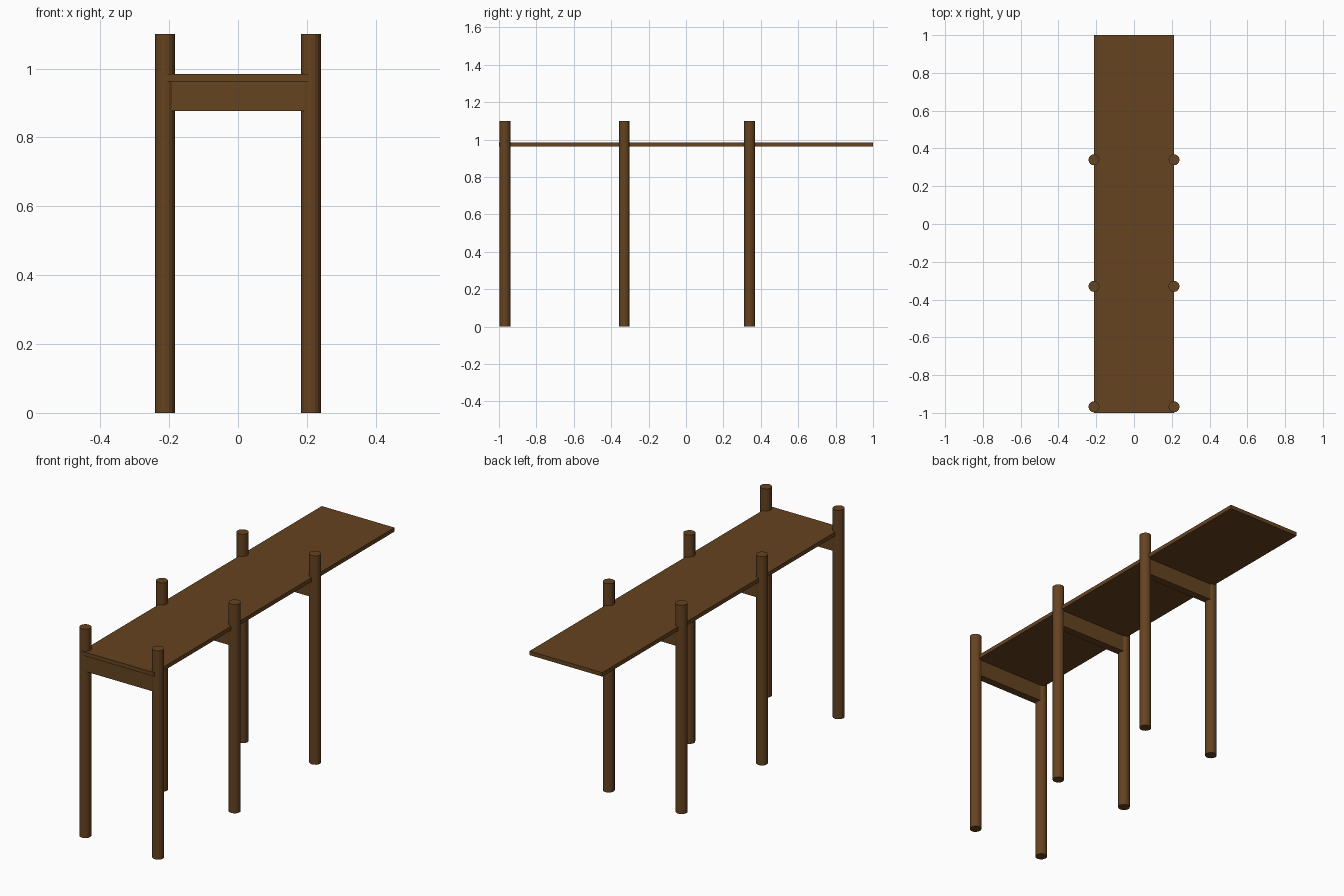
import bpy

if "Cube" in bpy.data.objects:
    bpy.data.objects.remove(bpy.data.objects["Cube"])

wood = bpy.data.materials.new("dark brown wood")
wood.diffuse_color = (0.130, 0.056, 0.0152, 1)
wood.use_nodes = True
wood.node_tree.nodes["Principled BSDF"].inputs["Base Color"].default_value = wood.diffuse_color

HALF_W = 0.212                     # half deck width, also post centre line
POST_Y = (-0.968, -0.33, 0.34)     # rows of posts
POST_R, POST_H = 0.029, 1.1
DECK_BOTTOM, DECK_TOP = 0.963, 0.984
BEAM_BOTTOM, BEAM_T = 0.876, 0.04


def box(name, lo, hi):
    center = [(a + b) / 2 for a, b in zip(lo, hi)]
    bpy.ops.mesh.primitive_cube_add(size=1, location=center)
    ob = bpy.context.object
    ob.name = name
    ob.scale = [b - a for a, b in zip(lo, hi)]
    bpy.ops.object.transform_apply(location=False, rotation=False, scale=True)
    ob.data.materials.append(wood)


def post(name, x, y):
    bpy.ops.mesh.primitive_cylinder_add(vertices=16, radius=POST_R, depth=POST_H,
                                        location=(x, y, POST_H / 2))
    ob = bpy.context.object
    ob.name = name
    ob.data.materials.append(wood)


# Walkway deck
box("deck", (-HALF_W, -1, DECK_BOTTOM), (HALF_W, 1, DECK_TOP))

# Each row: a pair of round posts joined by a crossbeam under the deck
for row, y in zip(("front", "middle", "back"), POST_Y):
    for side, sx in (("left", -1), ("right", 1)):
        post(f"{row}_{side}_post", sx * HALF_W, y)
    box(f"{row}_crossbeam", (-0.203, y - BEAM_T / 2, BEAM_BOTTOM),
        (0.203, y + BEAM_T / 2, DECK_BOTTOM))
